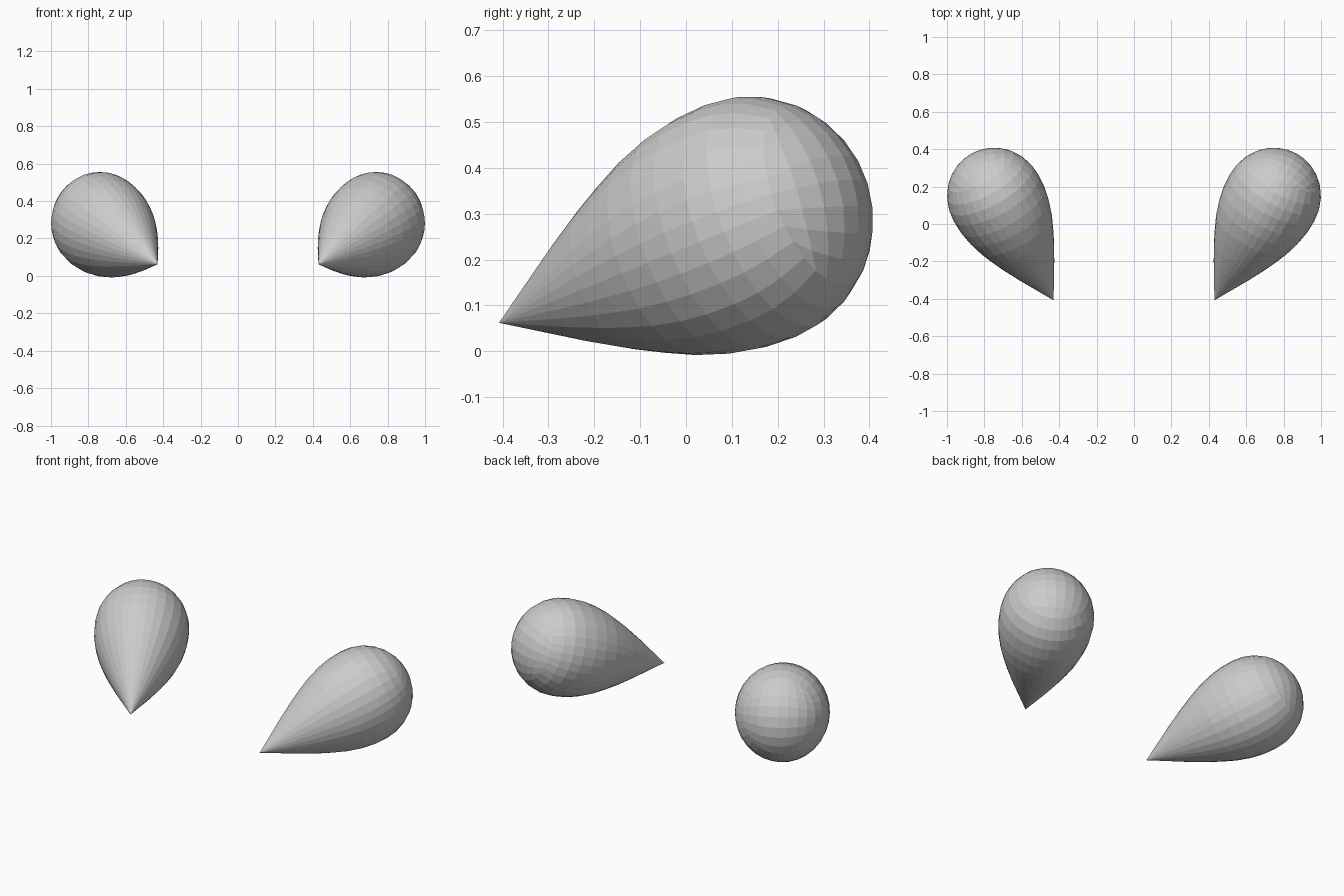
import bpy, bmesh, math
from mathutils import Vector

if "Cube" in bpy.data.objects:
    bpy.data.objects.remove(bpy.data.objects["Cube"])

TIP = Vector((0.43, -0.408, 0.062))
CENTRE = Vector((0.738, 0.140, 0.284))
R = 0.272            # bulb radius
WIDTH = 0.95         # drop is slightly narrower than tall
HALF = 4             # back cap is a grid of 2*HALF x 2*HALF quads
CAP = math.radians(50)

BULB = (CENTRE - TIP).length
# Drop outline: (distance from tip, radius), from the pointed front to the cap
profile = [(0.20, 0.114), (0.30, 0.167), (0.37, 0.200), (0.44, 0.230),
           (0.52, 0.255), (0.59, 0.268)]
for deg in (0, 13, 26):
    a = math.radians(deg)
    profile.append((BULB + R * math.sin(a), R * math.cos(a)))


def grid_to_disc(i, j):
    x, y = i / HALF, j / HALF
    return x * math.sqrt(1 - y * y / 2), y * math.sqrt(1 - x * x / 2)


def border_loop():
    n = HALF
    return ([(n, j) for j in range(-n, n)] + [(-i, n) for i in range(-n, n)] +
            [(-n, -j) for j in range(-n, n)] + [(i, -n) for i in range(-n, n)])


def teardrop(name, side):
    bm = bmesh.new()
    tip = Vector((TIP.x * side, TIP.y, TIP.z))
    axis = (Vector((CENTRE.x * side, CENTRE.y, CENTRE.z)) - tip).normalized()
    u = axis.cross(Vector((0, 0, 1))).normalized()
    v = u.cross(axis)

    def vert(t, x, y):
        return bm.verts.new(tip + axis * t + u * (x * WIDTH) + v * y)

    # Round back cap as a quad grid
    cap = {}
    for i in range(-HALF, HALF + 1):
        for j in range(-HALF, HALF + 1):
            x, y = grid_to_disc(i, j)
            d = math.hypot(x, y)
            s = R * math.sin(d * CAP) / d if d else 0
            cap[i, j] = vert(BULB + R * math.cos(d * CAP), x * s, y * s)
    for i in range(-HALF, HALF):
        for j in range(-HALF, HALF):
            bm.faces.new((cap[i, j], cap[i + 1, j], cap[i + 1, j + 1], cap[i, j + 1]))

    # Body rings, in line with the border of the cap
    loop = border_loop()
    discs = [grid_to_disc(i, j) for i, j in loop]
    rings = [[vert(t, x * r, y * r) for x, y in discs] for t, r in profile]
    rings.append([cap[p] for p in loop])
    front = bm.verts.new(tip)
    for k in range(len(loop)):
        n = (k + 1) % len(loop)
        bm.faces.new((front, rings[0][k], rings[0][n]))
        for a, b in zip(rings, rings[1:]):
            bm.faces.new((a[k], b[k], b[n], a[n]))
    bmesh.ops.recalc_face_normals(bm, faces=bm.faces)
    mesh = bpy.data.meshes.new(name)
    bm.to_mesh(mesh)
    bm.free()
    obj = bpy.data.objects.new(name, mesh)
    bpy.context.collection.objects.link(obj)


# Mirrored pair of drops
teardrop("right_teardrop", 1)
teardrop("left_teardrop", -1)
